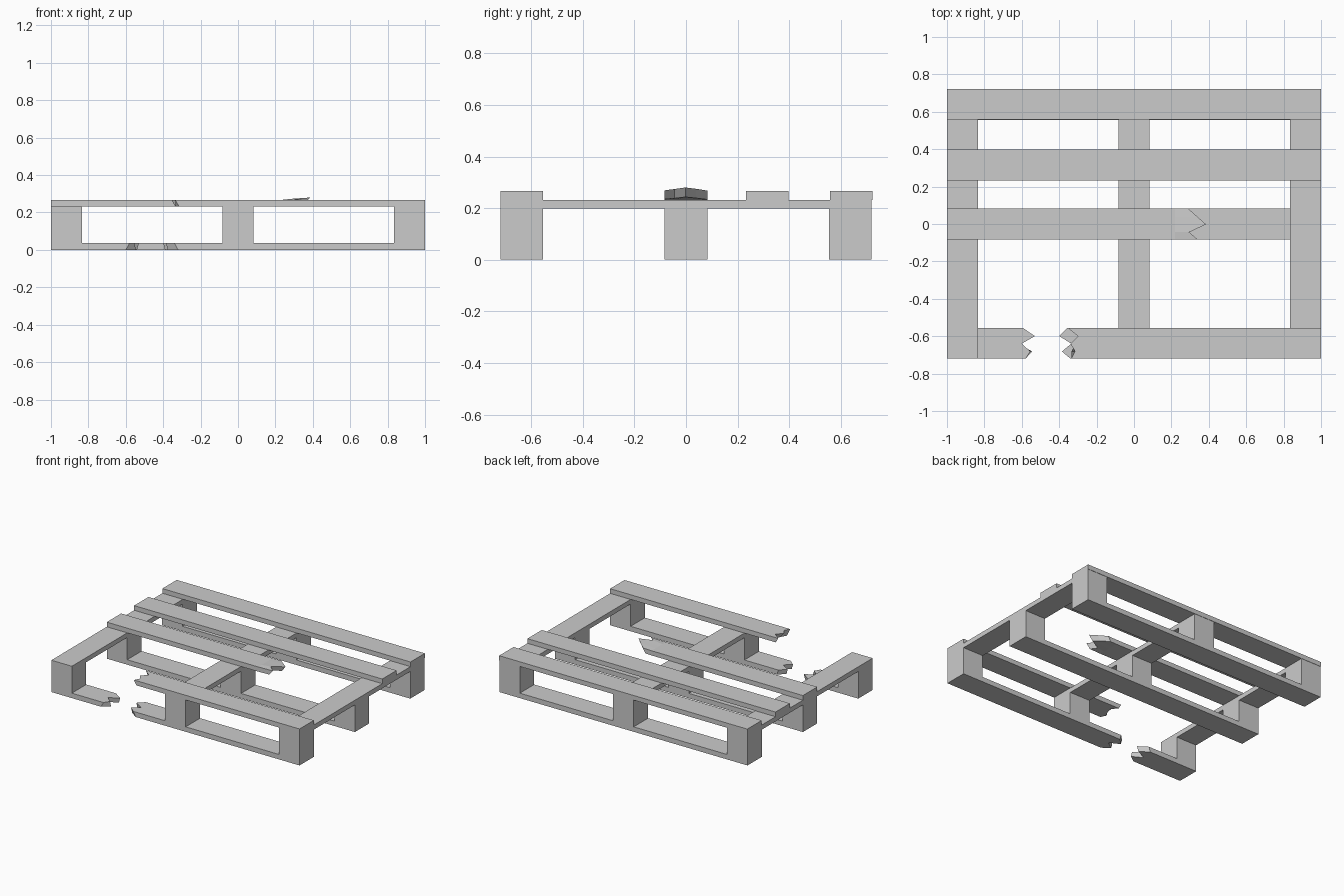
import bpy, bmesh

if "Cube" in bpy.data.objects:
    bpy.data.objects.remove(bpy.data.objects["Cube"])

W = 0.165              # width of boards and blocks
Z = [0, 0.036, 0.198, 0.232, 0.266]   # layer heights
ROWS = [-0.0825, -0.044, -0.002, 0.038, 0.0825]   # lines across a board


def finish(bm, name):
    bmesh.ops.recalc_face_normals(bm, faces=bm.faces)
    me = bpy.data.meshes.new(name)
    bm.to_mesh(me)
    bm.free()
    ob = bpy.data.objects.new(name, me)
    bpy.context.collection.objects.link(ob)


def box(name, x0, x1, y0, y1, z0, z1):
    bm = bmesh.new()
    bmesh.ops.create_cube(bm, size=1)
    for v in bm.verts:
        v.co = ((x0 + x1) / 2 + v.co.x * (x1 - x0),
                (y0 + y1) / 2 + v.co.y * (y1 - y0),
                (z0 + z1) / 2 + v.co.z * (z1 - z0))
    finish(bm, name)


def broken_board(name, y, z0, z1, flat_x, bend_x, tips, shear, lift=(0,) * 5):
    """Board with a square end at flat_x and a splintered end at tips.
    shear moves the underside of each tip, lift bends tips upward."""
    bm = bmesh.new()
    grid = []
    for r, t, s, up in zip(ROWS, tips, shear, lift):
        top = [bm.verts.new((x, y + r, z1 + u)) for x, u in
               ((flat_x, 0), (bend_x, 0), (t, up))]
        low = [bm.verts.new((x, y + r, z0 + u)) for x, u in
               ((flat_x, 0), (bend_x, 0), (t + s, up * 0.8))]
        grid.append((top, low))
    for (ta, la), (tb, lb) in zip(grid, grid[1:]):
        for i in range(2):
            bm.faces.new((ta[i], ta[i + 1], tb[i + 1], tb[i]))
            bm.faces.new((la[i], lb[i], lb[i + 1], la[i + 1]))
        for i in (0, 2):
            bm.faces.new((ta[i], tb[i], lb[i], la[i]))
    for top, low in (grid[0], grid[-1]):
        for i in range(2):
            bm.faces.new((top[i], top[i + 1], low[i + 1], low[i]))
    finish(bm, name)


# Nine blocks and three cross stringers
for i, x in enumerate((-1, -W / 2, 1 - W)):
    box(f"stringer_{i}", x, x + W, -0.72, 0.72, Z[2], Z[3])
    for j, y in enumerate((-0.72, -W / 2, 0.72 - W)):
        box(f"block_{i}_{j}", x, x + W, y, y + W, Z[1], Z[2])

# Intact bottom and top boards
for name, y, k in (("bottom_board_middle", 0, 0), ("bottom_board_back", 0.6375, 0),
                   ("top_board_back", 0.64, 3), ("top_board_inner", 0.315, 3)):
    box(name, -1, 1, y - W / 2, y + W / 2, Z[k], Z[k + 1])

# Snapped front bottom board, two halves
broken_board("bottom_board_front_left", -0.6375, Z[0], Z[1], -1, -0.66,
             (-0.58, -0.555, -0.60, -0.53, -0.595), (-0.02, 0.01, -0.02, -0.01, -0.01))
broken_board("bottom_board_front_right", -0.6375, Z[0], Z[1], 1, -0.25,
             (-0.34, -0.385, -0.335, -0.40, -0.355), (0.02, 0.01, 0.02, 0.01, 0.01))

# Snapped top boards
broken_board("top_board_front", -0.6375, Z[3], Z[4], 1, -0.2,
             (-0.335, -0.315, -0.34, -0.30, -0.355), (0.02, -0.02, 0.03, 0.0, 0.02))
broken_board("top_board_middle", 0, Z[3], Z[4], -1, 0.22,
             (0.34, 0.295, 0.385, 0.34, 0.29), (-0.03, -0.02, -0.03, -0.02, -0.02),
             (0.003, 0.008, 0.014, 0.009, 0.002))
